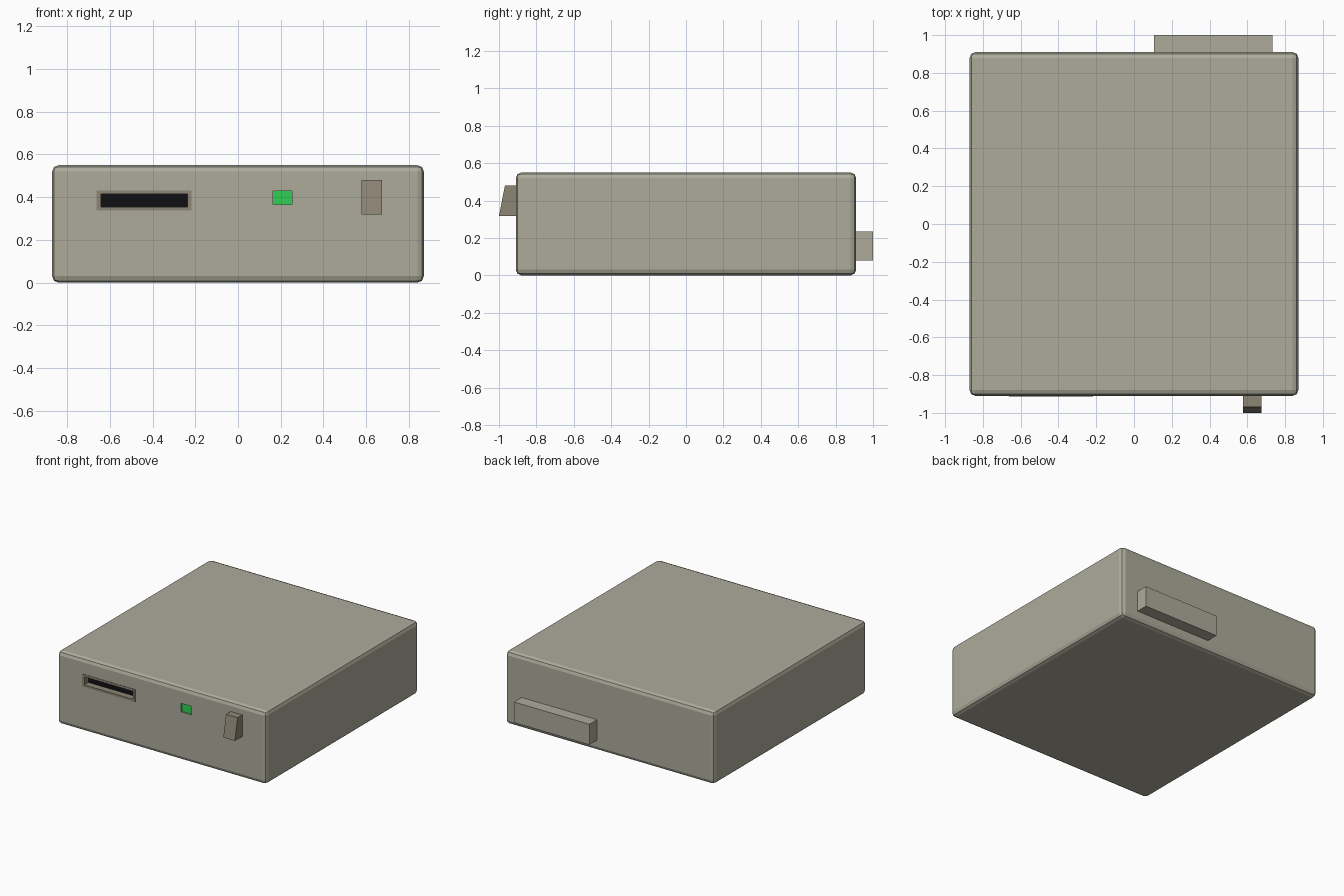
import bpy, bmesh

if "Cube" in bpy.data.objects:
    bpy.data.objects.remove(bpy.data.objects["Cube"])

FRONT, BACK = -0.91, 0.91


def material(name, rgb):
    m = bpy.data.materials.new(name)
    m.diffuse_color = (*rgb, 1)
    m.use_nodes = True
    m.node_tree.nodes["Principled BSDF"].inputs["Base Color"].default_value = m.diffuse_color
    return m


BEIGE = material("beige_plastic", (0.42, 0.41, 0.33))
BROWN = material("brown_plastic", (0.27, 0.24, 0.18))
BLACK = material("black", (0.005, 0.005, 0.006))
GREEN = material("green", (0.03, 0.62, 0.09))


def box(name, x, y, z, mat=None):
    """Box spanning the given (min, max) ranges."""
    bm = bmesh.new()
    bmesh.ops.create_cube(bm, size=1)
    for v in bm.verts:
        v.co = [r[0] + (c + 0.5) * (r[1] - r[0]) for c, r in zip(v.co, (x, y, z))]
    me = bpy.data.meshes.new(name)
    bm.to_mesh(me)
    bm.free()
    ob = bpy.data.objects.new(name, me)
    bpy.context.collection.objects.link(ob)
    if mat:
        me.materials.append(mat)
    return ob


def bevel(ob, width, segments):
    mod = ob.modifiers.new("bevel", 'BEVEL')
    mod.width = width
    mod.segments = segments


def cut(ob, name, x, y, z):
    """Subtract a hidden box from ob."""
    cutter = box(name, x, y, z)
    cutter.hide_render = True
    cutter.hide_viewport = True
    mod = ob.modifiers.new(name, 'BOOLEAN')
    mod.operation = 'DIFFERENCE'
    mod.solver = 'EXACT'
    mod.object = cutter


# Case with rounded edges and recesses for the slot and the light
case = box("case", (-0.87, 0.87), (FRONT, BACK), (0, 0.55), BEIGE)
bevel(case, 0.03, 2)
cut(case, "slot_recess_cutter", (-0.655, -0.225), (FRONT - 0.1, FRONT + 0.06), (0.345, 0.425))
cut(case, "light_recess_cutter", (0.163, 0.252), (FRONT - 0.1, FRONT + 0.02), (0.365, 0.43))

# Slot: four frame bars around a dark opening
sx, sz, ix, iz = (-0.662, -0.218), (0.338, 0.432), (-0.641, -0.237), (0.355, 0.415)
fy = (FRONT - 0.003, FRONT + 0.055)
box("slot_frame_bottom", sx, fy, (sz[0], iz[0]), BROWN)
box("slot_frame_top", sx, fy, (iz[1], sz[1]), BROWN)
box("slot_frame_left", (sx[0], ix[0]), fy, iz, BROWN)
box("slot_frame_right", (ix[1], sx[1]), fy, iz, BROWN)
box("slot_opening", ix, (FRONT + 0.045, FRONT + 0.06), iz, BLACK)

# Indicator light sunk in its recess
box("indicator_light", (0.163, 0.252), (FRONT + 0.012, FRONT + 0.03), (0.365, 0.43), GREEN)

# Lever with a slanted front face
lever = box("lever", (0.578, 0.674), (-1.0, FRONT + 0.01), (0.318, 0.48), BROWN)
for v in lever.data.vertices:
    if v.co.z > 0.4 and v.co.y < FRONT:
        v.co.y = -0.968

# Connector block on the back
box("rear_connector", (0.105, 0.732), (BACK - 0.01, 1.0), (0.08, 0.235), BEIGE)
